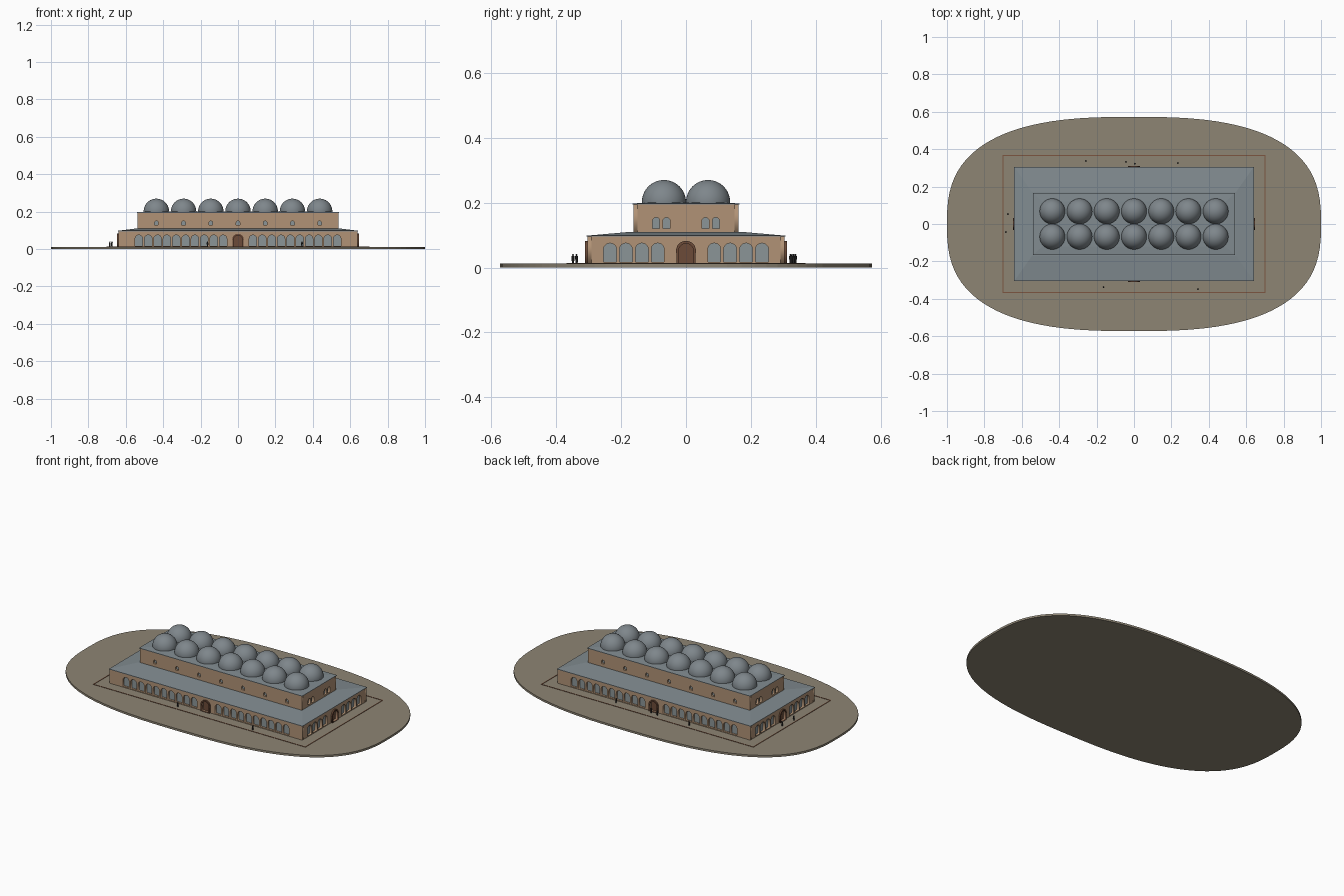
import bpy, bmesh, math
from mathutils import Matrix

if "Cube" in bpy.data.objects:
    bpy.data.objects.remove(bpy.data.objects["Cube"])

def mat(name, rgb):
    m = bpy.data.materials.new(name)
    m.diffuse_color = (*rgb, 1)
    m.use_nodes = True
    m.node_tree.nodes["Principled BSDF"].inputs["Base Color"].default_value = m.diffuse_color
    return m

WALL = mat("tan_stone", (0.44, 0.29, 0.18))
ROOF = mat("lead_roof", (0.22, 0.26, 0.28))
DOME = mat("dome_grey", (0.21, 0.24, 0.26))
GLASS = mat("window_grey", (0.26, 0.30, 0.31))
SAND = mat("ground_sand", (0.27, 0.235, 0.175))
DOOR = mat("door_brown", (0.15, 0.07, 0.04))
CURB = mat("curb_brown", (0.20, 0.09, 0.05))
DARK = mat("figure_dark", (0.03, 0.03, 0.03))

def add_object(name, mesh, material):
    ob = bpy.data.objects.new(name, mesh)
    mesh.materials.append(material)
    bpy.context.collection.objects.link(ob)
    return ob

def from_bmesh(name, bm, material):
    bmesh.ops.recalc_face_normals(bm, faces=bm.faces)
    me = bpy.data.meshes.new(name)
    bm.to_mesh(me)
    bm.free()
    return add_object(name, me, material)

def loft(name, rings, material):
    """Closed solid through stacked rings of equal point count."""
    bm = bmesh.new()
    vs = [[bm.verts.new(p) for p in r] for r in rings]
    n = len(vs[0])
    for a, b in zip(vs, vs[1:]):
        for i in range(n):
            bm.faces.new((a[i], a[(i + 1) % n], b[(i + 1) % n], b[i]))
    bm.faces.new(vs[0][::-1])
    bm.faces.new(vs[-1])
    return from_bmesh(name, bm, material)

def rect(hx, hy, z):
    return [(-hx, -hy, z), (hx, -hy, z), (hx, hy, z), (-hx, hy, z)]

def panel(name, outlines, thick, matrix, material):
    """Plate with holes: first outline is the edge, the others are cut out."""
    cu = bpy.data.curves.new(name, 'CURVE')
    cu.dimensions, cu.fill_mode, cu.extrude = '2D', 'BOTH', thick / 2
    for pts in outlines:
        sp = cu.splines.new('POLY')
        sp.points.add(len(pts) - 1)
        for p, q in zip(sp.points, pts):
            p.co = (q[0], q[1], 0, 1)
        sp.use_cyclic_u = True
    tmp = bpy.data.objects.new(name + "_curve", cu)
    bpy.context.collection.objects.link(tmp)
    dg = bpy.context.evaluated_depsgraph_get()
    me = bpy.data.meshes.new_from_object(tmp.evaluated_get(dg))
    bpy.data.objects.remove(tmp)
    me.materials.clear()
    me.transform(matrix)
    return add_object(name, me, material)

def box2(hw, z0, z1):
    return [(-hw, z0), (hw, z0), (hw, z1), (-hw, z1)]

def arch(cx, w, z0, z1, dip=0, n=12):
    """Arched outline; dip > 0 (radians) pinches it to a horseshoe."""
    r = w / 2
    pts = [(cx - r * math.cos(dip), z0), (cx + r * math.cos(dip), z0)]
    for i in range(n + 1):
        a = -dip + (math.pi + 2 * dip) * i / n
        pts.append((cx + r * math.cos(a), z1 - r + r * math.sin(a)))
    return pts

def facing(angle, dist):
    """Upright plate turned to one side, centred at a distance from the middle."""
    return (Matrix.Rotation(angle, 4, 'Z') @ Matrix.Translation((0, -dist, 0))
            @ Matrix.Rotation(math.pi / 2, 4, 'X'))

# Rounded ground slab
G = 0.012
def ground_ring(z, n=96):
    out = []
    for i in range(n):
        a = 2 * math.pi * i / n
        c, s = math.cos(a), math.sin(a)
        out.append((math.copysign(abs(c) ** (2 / 2.7), c),
                    0.573 * math.copysign(abs(s) ** (2 / 2.7), s), z))
    return out
loft("ground_slab", [ground_ring(0), ground_ring(G)], SAND)

# Thin curb around the building
def flat_rect(hx, hy):
    return [(-hx, -hy), (hx, -hy), (hx, hy), (-hx, hy)]
panel("curb", [flat_rect(0.704, 0.368), flat_rect(0.699, 0.363)], 0.003,
      Matrix.Translation((0, 0, G + 0.0005)), CURB)

# Glass cores behind the pierced walls
T = 0.012
X1, Y1, Z1 = 0.638, 0.303, 0.095
X2, Y2, Z2 = 0.537, 0.162, 0.194
loft("lower_glazing", [rect(X1 - T, Y1 - T, G), rect(X1 - T, Y1 - T, Z1)], GLASS)
loft("upper_glazing", [rect(X2 - T, Y2 - T, 0.1), rect(X2 - T, Y2 - T, Z2)], GLASS)

# Walls, doors and windows on the four sides
STEP = 0.1455
long_arches = [s * (0.08 + 0.05 * i) for i in range(10) for s in (-1, 1)]
end_arches = [s * (0.087 + 0.049 * i) for i in range(4) for s in (-1, 1)]
long_top = [arch(STEP * k, 0.02, 0.128, 0.150) for k in range(-3, 4)]
end_top = [arch(s * y, 0.022, 0.12, 0.154) for y in (0.06, 0.092) for s in (-1, 1)]
DIP = 0.35
for i, side in enumerate(("front", "right", "back", "left")):
    ang = i * math.pi / 2
    end = i % 2
    d1, d2 = (X1, X2) if end else (Y1, Y2)
    h1, h2 = (Y1 - T, Y2 - T) if end else (X1, X2)
    door_hole = arch(0, 0.046, G + 0.002, 0.074, DIP)
    holes = [arch(c, 0.04, 0.017, 0.075) for c in (end_arches if end else long_arches)]
    panel(side + "_lower_wall", [box2(h1, G, Z1), door_hole] + holes, T,
          facing(ang, d1 - T / 2), WALL)
    panel(side + "_upper_wall", [box2(h2, 0.1, Z2)] + (end_top if end else long_top), T,
          facing(ang, d2 - T / 2), WALL)
    panel(side + "_door_frame", [arch(0, 0.062, G, 0.082, DIP), door_hole], 0.009,
          facing(ang, d1 + 0.0035), DOOR)
    panel(side + "_door", [arch(0, 0.05, G, 0.076, DIP)], 0.004,
          facing(ang, d1 - T + 0.002), DOOR)

# Hipped lower roof and shallow upper roof
loft("lower_roof", [rect(0.641, 0.306, Z1), rect(0.641, 0.306, Z1 + 0.003),
                    rect(0.545, 0.17, 0.110)], ROOF)
loft("upper_roof", [rect(0.540, 0.165, Z2), rect(0.540, 0.165, Z2 + 0.003),
                    rect(0.49, 0.12, Z2 + 0.006)], ROOF)

# Two rows of seven domes
for row in (-1, 1):
    for k in range(-3, 4):
        bm = bmesh.new()
        bmesh.ops.create_uvsphere(bm, u_segments=40, v_segments=20, radius=0.068)
        bmesh.ops.bisect_plane(bm, geom=bm.verts[:] + bm.edges[:] + bm.faces[:],
                               plane_co=(0, 0, -0.004), plane_no=(0, 0, -1), clear_outer=True)
        bmesh.ops.translate(bm, verts=bm.verts, vec=(STEP * k, 0.068 * row, 0.2015))
        for f in bm.faces:
            f.smooth = True
        from_bmesh("dome", bm, DOME)

# Small standing visitors
spots = [(-0.257, 0.337), (-0.043, 0.332), (0.005, 0.322), (0.235, 0.326),
         (-0.674, 0.053), (-0.685, -0.043), (-0.163, -0.337), (0.342, -0.348)]
for x, y in spots:
    bm = bmesh.new()
    bmesh.ops.create_cone(bm, cap_ends=True, segments=8, radius1=0.0035, radius2=0.0045,
                          depth=0.023, matrix=Matrix.Translation((x, y, G + 0.0115)))
    bmesh.ops.create_icosphere(bm, subdivisions=1, radius=0.0035,
                               matrix=Matrix.Translation((x, y, G + 0.0265)))
    from_bmesh("visitor", bm, DARK)
